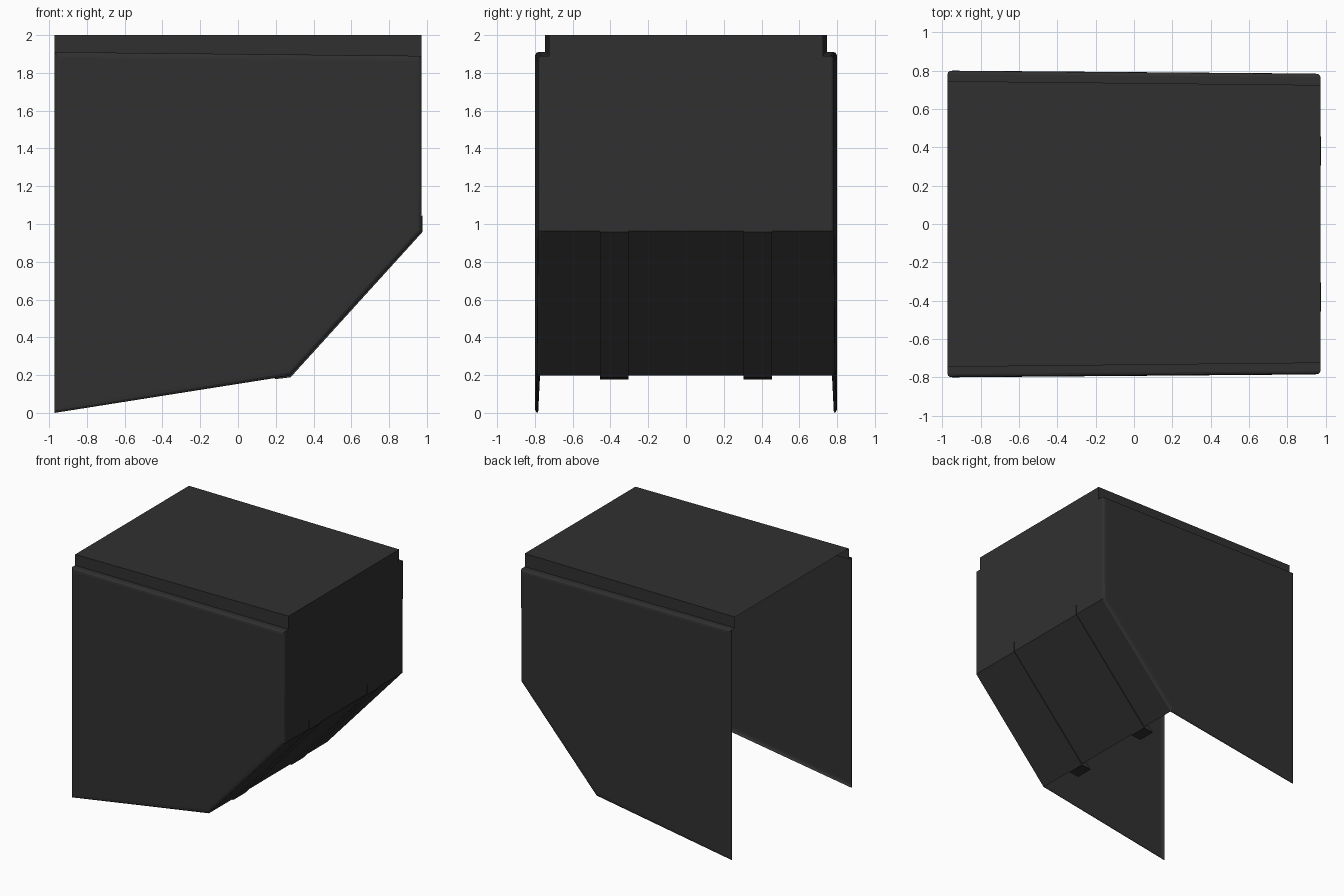
import bpy, bmesh

if "Cube" in bpy.data.objects:
    bpy.data.objects.remove(bpy.data.objects["Cube"])

X0, X1 = -0.972, 0.972      # open end, closed end
BREAK = (0.275, 0.197)      # foot of the sloping plate
CHIN = (X1, 0.962)          # top of the sloping plate

mat = bpy.data.materials.new("charcoal_grey")
mat.diffuse_color = (0.03, 0.03, 0.03, 1)
mat.use_nodes = True
mat.node_tree.nodes["Principled BSDF"].inputs["Base Color"].default_value = mat.diffuse_color


def finish(bm, name):
    me = bpy.data.meshes.new(name)
    bm.to_mesh(me)
    bm.free()
    me.materials.append(mat)
    ob = bpy.data.objects.new(name, me)
    bpy.context.collection.objects.link(ob)
    return ob


def rim_y(x):               # half width of the shell, narrowing to the closed end
    return 0.775 - 0.008 * x


def cap_y(x):               # half width of the raised roof cap
    return 0.735 - 0.0105 * x


def sheet(name, *polys):
    bm = bmesh.new()
    for p in polys:
        bm.faces.new([bm.verts.new(c) for c in p])
    bmesh.ops.remove_doubles(bm, verts=bm.verts[:], dist=1e-5)
    return finish(bm, name)


TOP0, TOP1 = (X0, 1.91), (X1, 1.89)
outline = [TOP0, (X0, 0.0), BREAK, CHIN, TOP1]

# side panels: flat outline pushed outward with a rounded rim
for s, label in ((-1, "front"), (1, "back")):
    bm = bmesh.new()
    f = bm.faces.new([bm.verts.new((x, s * rim_y(x), z)) for x, z in outline])
    f.normal_update()
    if f.normal.y * s < 0:
        f.normal_flip()
    for t, d in ((0.005, 0.009), (0.012, 0.006), (0.022, 0.002)):
        bmesh.ops.inset_individual(bm, faces=[f], thickness=t, depth=d)
        f.normal_update()
    finish(bm, label + "_side_panel")

# roof cap with its skirts and the ledges joining it to the side panels
r0, r1, c0, c1 = rim_y(X0), rim_y(X1), cap_y(X0), cap_y(X1)
polys = [[(X0, -c0, 2), (X1, -c1, 2), (X1, c1, 2), (X0, c0, 2)]]
for s in (-1, 1):
    skirt = [(X0, s * c0, 1.91), (X1, s * c1, 1.89), (X1, s * c1, 2), (X0, s * c0, 2)]
    ledge = [(X0, s * r0, 1.91), (X1, s * r1, 1.89), (X1, s * c1, 1.89), (X0, s * c0, 1.91)]
    polys += [q if s < 0 else q[::-1] for q in (skirt, ledge)]
sheet("roof_cap", *polys)

# closed end wall
sheet("end_wall", [(X1, -r1, CHIN[1]), (X1, r1, CHIN[1]), (X1, r1, 1.89), (X1, c1, 1.89),
                   (X1, c1, 2), (X1, -c1, 2), (X1, -c1, 1.89), (X1, -r1, 1.89)])

# sloping plate under the end wall
b = rim_y(BREAK[0])
sheet("sloping_plate", [(BREAK[0], -b, BREAK[1]), (BREAK[0], b, BREAK[1]),
                        (X1, r1, CHIN[1]), (X1, -r1, CHIN[1])])

# two straps wrapping slightly proud of the sloping plate
strap = [(0.976, 1.045), (0.976, 0.957), (0.278, 0.188), (0.19, 0.178)]
for s, label in ((-1, "front"), (1, "back")):
    bm = bmesh.new()
    f = bm.faces.new([bm.verts.new((x, s * 0.38 - 0.076, z)) for x, z in strap])
    ext = bmesh.ops.extrude_face_region(bm, geom=[f], use_keep_orig=True)
    moved = [v for v in ext["geom"] if isinstance(v, bmesh.types.BMVert)]
    bmesh.ops.translate(bm, verts=moved, vec=(0, 0.152, 0))
    bmesh.ops.recalc_face_normals(bm, faces=bm.faces[:])
    finish(bm, label + "_strap")
